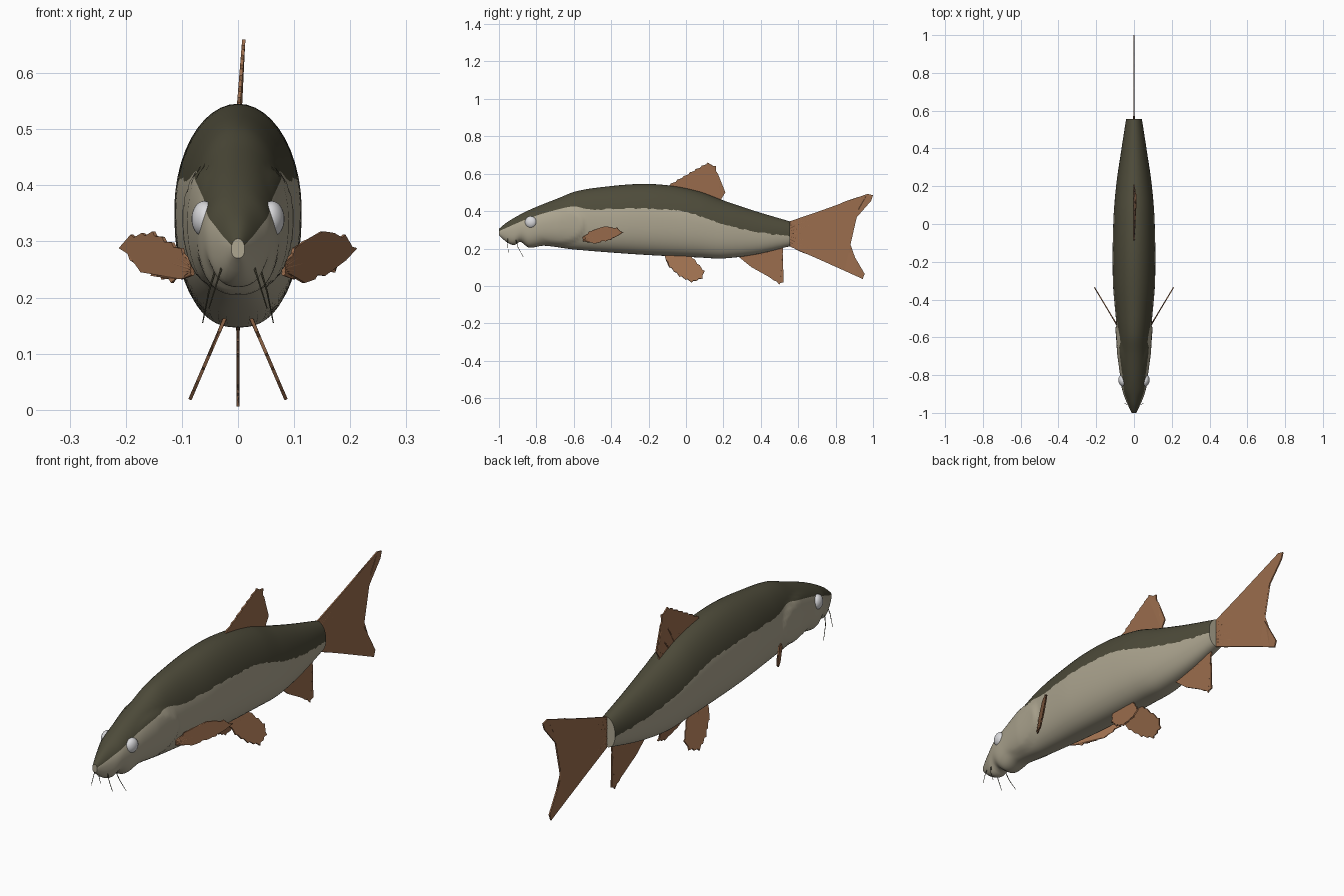
import bpy
import bmesh
import math
import random
from mathutils import Vector

random.seed(4)
if "Cube" in bpy.data.objects:
    bpy.data.objects.remove(bpy.data.objects["Cube"], do_unlink=True)


def material(name, rgb):
    mat = bpy.data.materials.new(name)
    mat.use_nodes = True
    colour = (*rgb, 1)
    mat.diffuse_color = colour
    shader = mat.node_tree.nodes["Principled BSDF"]
    shader.inputs["Base Color"].default_value = colour
    shader.inputs["Roughness"].default_value = 0.6
    return mat


OLIVE = material("dark olive back", (0.075, 0.07, 0.042))
BEIGE = material("pale beige belly", (0.42, 0.38, 0.28))
BROWN = material("fin brown", (0.33, 0.155, 0.075))
WHITE = material("eye grey white", (0.7, 0.7, 0.72))


def add_mesh(name, bm, mats, smooth=True):
    mesh = bpy.data.meshes.new(name)
    bmesh.ops.recalc_face_normals(bm, faces=bm.faces)
    bm.to_mesh(mesh)
    bm.free()
    for mat in mats:
        mesh.materials.append(mat)
    obj = bpy.data.objects.new(name, mesh)
    bpy.context.collection.objects.link(obj)
    if smooth:
        bpy.ops.object.select_all(action="DESELECT")
        obj.select_set(True)
        bpy.context.view_layer.objects.active = obj
        bpy.ops.object.shade_smooth_by_angle(angle=math.radians(40))
    return obj


def add_tubes(name, paths, radius, mat):
    curve = bpy.data.curves.new(name, "CURVE")
    curve.dimensions = "3D"
    curve.bevel_depth = radius
    curve.bevel_resolution = 1
    curve.use_fill_caps = True
    for path in paths:
        spline = curve.splines.new("POLY")
        spline.points.add(len(path) - 1)
        for i, (point, p) in enumerate(zip(spline.points, path)):
            point.co = (*p, 1)
            point.radius = 1 - 0.5 * i / (len(path) - 1)
    curve.materials.append(mat)
    obj = bpy.data.objects.new(name, curve)
    bpy.context.collection.objects.link(obj)


def sample(table, y):
    """Smooth interpolation through (y, value) pairs."""
    def slope(i):
        a, b = table[max(i - 1, 0)], table[min(i + 1, len(table) - 1)]
        return (b[1] - a[1]) / (b[0] - a[0])
    i = 0
    while i < len(table) - 2 and y > table[i + 1][0]:
        i += 1
    (ya, va), (yb, vb) = table[i], table[i + 1]
    d = yb - ya
    t = (y - ya) / d
    s = t * t * (3 - 2 * t)
    return (va + (vb - va) * s + d * slope(i) * t * (1 - t) ** 2
            - d * slope(i + 1) * t * t * (1 - t))


# Body outline: back, belly, half width and colour boundary along the length
BACK = [(-1, .305), (-.95, .345), (-.84, .405), (-.68, .47), (-.59, .505),
        (-.46, .527), (-.25, .545), (-.09, .537), (.07, .505), (.2, .457),
        (.37, .4), (.555, .345)]
BELLY = [(-1, .27), (-.96, .235), (-.92, .218), (-.885, .235), (-.84, .205),
         (-.76, .215), (-.6, .195), (-.25, .168), (.07, .152), (.2, .147),
         (.37, .168), (.555, .212)]
WIDTH = [(-1, .012), (-.95, .036), (-.9, .056), (-.84, .07), (-.75, .077),
         (-.6, .086), (-.5, .096), (-.3, .112), (0, .11), (.2, .095),
         (.4, .066), (.555, .042)]
BOUNDARY = [(-1, .293), (-.84, .362), (-.7, .405), (-.6, .425), (-.52, .41),
            (-.25, .414), (0, .395), (.2, .33), (.4, .285), (.555, .265)]


def clamp(v):
    return max(0, min(1, v))


def gill_bulge(y, z):
    """Raised gill cover that ends in a crisp rounded rear edge."""
    d = math.hypot((y + .68) / .145, (z - .325) / .105)
    return .009 * clamp((1 - d) / .1) * clamp((y + .8) / .12)


UPPER, LOWER, STATIONS = 9, 15, 130


def half_ring(y):
    top, bottom, w = (sample(t, y) for t in (BACK, BELLY, WIDTH))
    edge = sample(BOUNDARY, y)
    if y > -.5:
        edge += random.uniform(-.004, .004)
    mid, h = (top + bottom) / 2, (top - bottom) / 2
    t = max(-.9, min(.93, (edge - mid) / h))
    power = 2 if t > 0 else 2.4
    split = math.acos(math.copysign(abs(t) ** (power / 2), t))
    angles = [split * i / UPPER for i in range(UPPER)]
    angles += [split + (math.pi - split) * i / LOWER for i in range(LOWER + 1)]
    points = []
    for a in angles:
        c, s = math.cos(a), abs(math.sin(a))
        e = 1 if c > 0 else 2 / 2.4
        z = mid + h * math.copysign(abs(c) ** e, c)
        x = w * s ** e
        points.append((x + gill_bulge(y, z) * min(1, s * 2), y, z))
    points[0] = (0, y, points[0][2])
    points[-1] = (0, y, points[-1][2])
    return points


def build_body():
    bm = bmesh.new()
    rings = []
    for k in range(STATIONS + 1):
        y = -1 + 1.555 * k / STATIONS
        half = half_ring(y)
        full = half + [(-x, yy, z) for x, yy, z in half[-2:0:-1]]
        rings.append([bm.verts.new(p) for p in full])
    n = len(rings[0])
    for a, b in zip(rings, rings[1:]):
        for j in range(n):
            k = (j + 1) % n
            face = bm.faces.new((a[j], a[k], b[k], b[j]))
            face.material_index = 0 if j < UPPER or j >= n - UPPER else 1
    for ring in (rings[0], rings[-1]):
        bm.faces.new(ring).material_index = 1
    add_mesh("body", bm, [OLIVE, BEIGE])


build_body()


def serrate(outline, step, depth):
    """Break the free margin into small points; the base edge stays straight."""
    result = []
    for a, b in zip(outline, outline[1:]):
        a, b = Vector(a), Vector(b)
        count = max(1, round((b - a).length / step))
        normal = Vector((b.y - a.y, a.x - b.x)).normalized()
        for i in range(count):
            result.append(a.lerp(b, i / count))
            if depth:
                result.append(a.lerp(b, (i + .7) / count) - normal * depth * -1)
    result.append(Vector(outline[-1]))
    return result


def add_fin(name, outline, lean, depth=.006, rays=7, reach=.55):
    """Thin fin from a (y, z) outline whose ends lie on its base."""
    place = lambda p: Vector((lean(p.x, p.y), p.x, p.y))
    margin = serrate(outline, .035, depth)
    bm = bmesh.new()
    bm.faces.new([bm.verts.new(place(p)) for p in margin])
    bmesh.ops.triangulate(bm, faces=bm.faces[:])
    fin = add_mesh(name, bm, [BROWN], smooth=False)
    solid = fin.modifiers.new("thickness", "SOLIDIFY")
    solid.thickness = .006
    solid.offset = 0
    # Raised rays fan out from the base
    first, last = Vector(outline[0]), Vector(outline[-1])
    paths = []
    for i in range(1, rays + 1):
        t = i / (rays + 1)
        base = first.lerp(last, t)
        tip = margin[round(t * (len(margin) - 1))]
        paths.append([place(base), place(base.lerp(tip, reach))])
    add_tubes(name + "_rays", paths, .0042, BROWN)


# Fins on the centre line
add_fin("dorsal_fin", [(-.115, .528), (.02, .607), (.115, .66), (.16, .642),
                       (.18, .56), (.21, .5), (.19, .452)],
        lambda y, z: max(0, z - .53) * .08)
add_fin("tail_fin", [(.545, .342), (.75, .412), (.97, .492), (1, .485),
                     (.99, .455), (.92, .375), (.83, .27), (.87, .21),
                     (.955, .065), (.945, .037), (.75, .125), (.545, .215)],
        lambda y, z: 0, depth=0, rays=9, reach=.6)
add_fin("anal_fin", [(.52, .205), (.515, .13), (.522, .02), (.5, .006),
                     (.435, .055), (.35, .1), (.27, .165)],
        lambda y, z: 0)

# Paired fins, eyes and whiskers
for name, side in (("left", 1), ("right", -1)):
    add_fin(name + "_pelvic_fin",
            [(.02, .172), (.1, .08), (.09, .04), (.03, .018), (-.035, .05),
             (-.09, .1), (-.125, .178)],
            lambda y, z: side * (.087 - (z - .015) * .43))
    add_fin(name + "_pectoral_fin",
            [(-.55, .262), (-.52, .288), (-.435, .318), (-.37, .312),
             (-.335, .288), (-.4, .245), (-.49, .226), (-.55, .24)],
            lambda y, z: side * (.21 + (y + .335) * .6))

    bm = bmesh.new()
    bmesh.ops.create_uvsphere(bm, u_segments=24, v_segments=14, radius=.032)
    eye = add_mesh(name + "_eye", bm, [WHITE])
    eye.scale = (.7, 1, 1)
    eye.rotation_euler.z = side * -.2
    eye.location = (side * .06, -.83, .34)

    add_tubes(name + "_whiskers", [
        [(side * .027, -.95, .26), (side * .035, -.955, .235), (side * .052, -.95, .18)],
        [(side * .04, -.91, .25), (side * .052, -.9, .21), (side * .063, -.87, .155)],
    ], .002, OLIVE)
